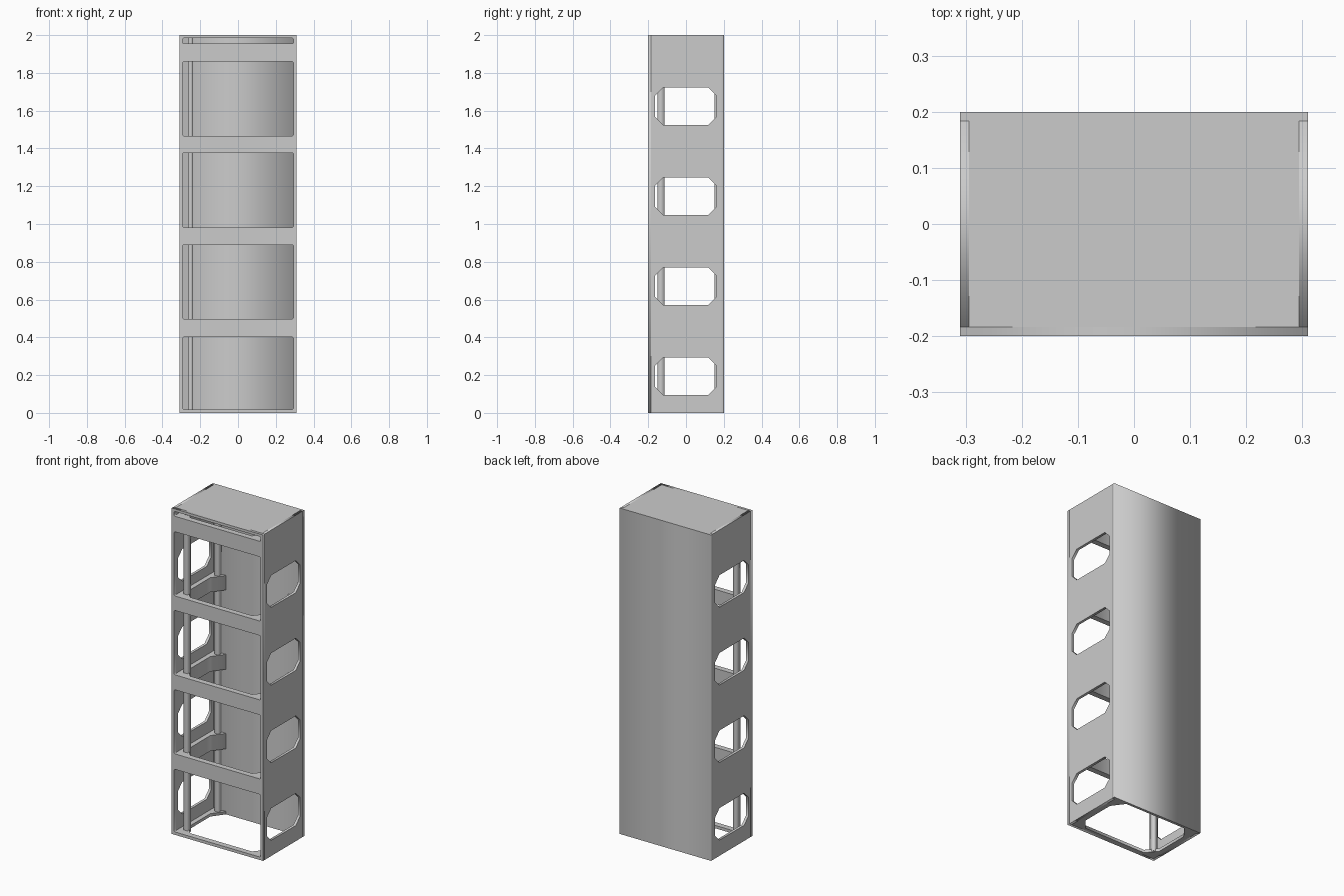
import bpy
from math import pi

if "Cube" in bpy.data.objects:
    bpy.data.objects.remove(bpy.data.objects["Cube"])

W, D, H, T = 0.31, 0.20, 2.0, 0.016   # half width, half depth, height, wall


def rect(x0, x1, y0, y1):
    return [(x0, y0), (x1, y0), (x1, y1), (x0, y1)]


def octagon(x0, x1, y0, y1, c):
    return [(x0 + c, y0), (x1 - c, y0), (x1, y0 + c), (x1, y1 - c),
            (x1 - c, y1), (x0 + c, y1), (x0, y1 - c), (x0, y0 + c)]


def plate(name, loops, thick, loc, rot=(0, 0, 0)):
    """Flat plate from an outline plus hole loops, centred on loc in thickness."""
    cu = bpy.data.curves.new(name, 'CURVE')
    cu.dimensions, cu.fill_mode, cu.extrude = '2D', 'BOTH', thick / 2
    for pts in loops:
        sp = cu.splines.new('POLY')
        sp.points.add(len(pts) - 1)
        for p, (x, y) in zip(sp.points, pts):
            p.co = (x, y, 0, 1)
        sp.use_cyclic_u = True
    ob = bpy.data.objects.new(name, cu)
    bpy.context.collection.objects.link(ob)
    ob.location, ob.rotation_euler = loc, rot
    bpy.ops.object.select_all(action='DESELECT')
    bpy.context.view_layer.objects.active = ob
    ob.select_set(True)
    bpy.ops.object.convert(target='MESH')
    return bpy.context.object


def box(name, x0, x1, y0, y1, z0, z1):
    return plate(name, [rect(x0, x1, y0, y1)], z1 - z0, (0, 0, (z0 + z1) / 2))


# Front frame with four bays and a top slot
bays = [(0.018, 0.402), (0.497, 0.89), (0.982, 1.377), (1.466, 1.86), (1.955, 1.984)]
X = W - T
plate("front_frame", [rect(-W, W, 0, H)] + [octagon(-X, X, a, b, 0.006) for a, b in bays],
      T, (0, -D + T / 2, 0), (pi / 2, 0, 0))

# Side walls with chamfered hand holes
holes = [octagon(-0.163, 0.16, z, z + 0.197, 0.042) for z in (0.096, 0.572, 1.048, 1.525)]
for side, name in ((-1, "left_wall"), (1, "right_wall")):
    plate(name, [rect(-D + T, D - T, 0, H)] + holes, T,
          (side * (W - T / 2), 0, 0), (pi / 2, 0, pi / 2))

# Solid back and top
box("back_wall", -W, W, D - T, D, 0, H)
box("top_plate", -X, X, -D + T, D - T, H - T, H)

# Braces with gusseted corners, open to the back wall
Y = D - T
half = [(0.21, -0.165), (0.265, -0.10), (0.265, 0.11), (0.21, Y), (X, Y), (X, -Y)]
brace = half + [(-x, y) for x, y in reversed(half)]
levels = [(0, 0.018)] + [(bays[i][1], bays[i + 1][0]) for i in range(4)]
for i, (a, b) in enumerate(levels):
    plate("base_plate" if i == 0 else f"brace_{i}", [brace], b - a, (0, 0, (a + b) / 2))

# Upright posts on the left side
box("front_post", -0.264, -0.238, -0.15, -0.115, 0.002, H - T)
box("back_post", -0.264, -0.238, 0.15, Y, 0.002, H - T)
